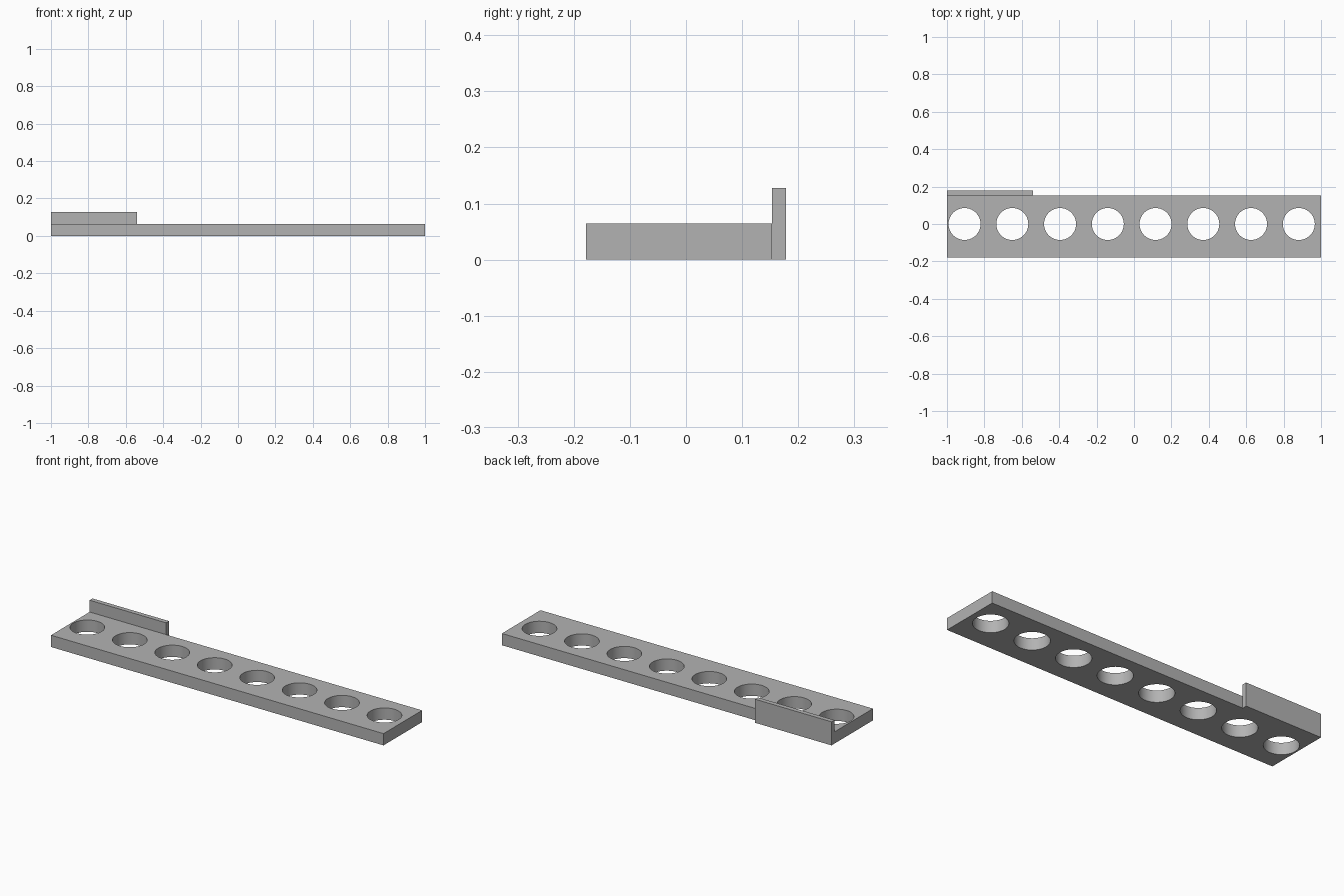
import bpy
import bmesh
import math
from mathutils import Matrix

old = bpy.data.objects.get("Cube")
if old:
    bpy.data.objects.remove(old, do_unlink=True)

GREY = (0.45, 0.45, 0.45, 1.0)
grey = bpy.data.materials.new("plain grey")
grey.use_nodes = True
grey.diffuse_color = GREY
grey.node_tree.nodes["Principled BSDF"].inputs["Base Color"].default_value = GREY


def add_object(name, bm):
    mesh = bpy.data.meshes.new(name)
    bm.to_mesh(mesh)
    bm.free()
    mesh.materials.append(grey)
    obj = bpy.data.objects.new(name, mesh)
    bpy.context.collection.objects.link(obj)
    return obj


def add_box(name, low, high):
    bm = bmesh.new()
    size = [b - a for a, b in zip(low, high)]
    middle = [(a + b) / 2 for a, b in zip(low, high)]
    bmesh.ops.create_cube(
        bm, size=1, matrix=Matrix.Translation(middle) @ Matrix.Diagonal((*size, 1)))
    return add_object(name, bm)


# Long flat bar and the short upright lip on its back edge
bar = add_box("bar", (-1, -0.178, 0), (1, 0.153, 0.064))
add_box("back_lip", (-1, 0.153, 0), (-0.54, 0.178, 0.128))

# Row of round holes through the bar
HOLES, FIRST_X, SPACING, RADIUS = 8, -0.906, 0.2553, 0.0855
bm = bmesh.new()
for i in range(HOLES):
    bmesh.ops.create_cone(
        bm, cap_ends=True, segments=64, radius1=RADIUS, radius2=RADIUS, depth=0.4,
        matrix=Matrix.Translation((FIRST_X + i * SPACING, 0, 0.03)))
cutter = add_object("hole_cutter", bm)
cutter.hide_render = True

cut = bar.modifiers.new("holes", "BOOLEAN")
cut.operation = "DIFFERENCE"
cut.solver = "EXACT"
cut.object = cutter

# Apply the cut, then smooth the hole walls while keeping edges sharp
bpy.ops.object.select_all(action="DESELECT")
bar.select_set(True)
bpy.context.view_layer.objects.active = bar
bpy.ops.object.modifier_apply(modifier=cut.name)
bpy.data.objects.remove(cutter, do_unlink=True)
bpy.ops.object.shade_smooth_by_angle(angle=math.radians(30))
